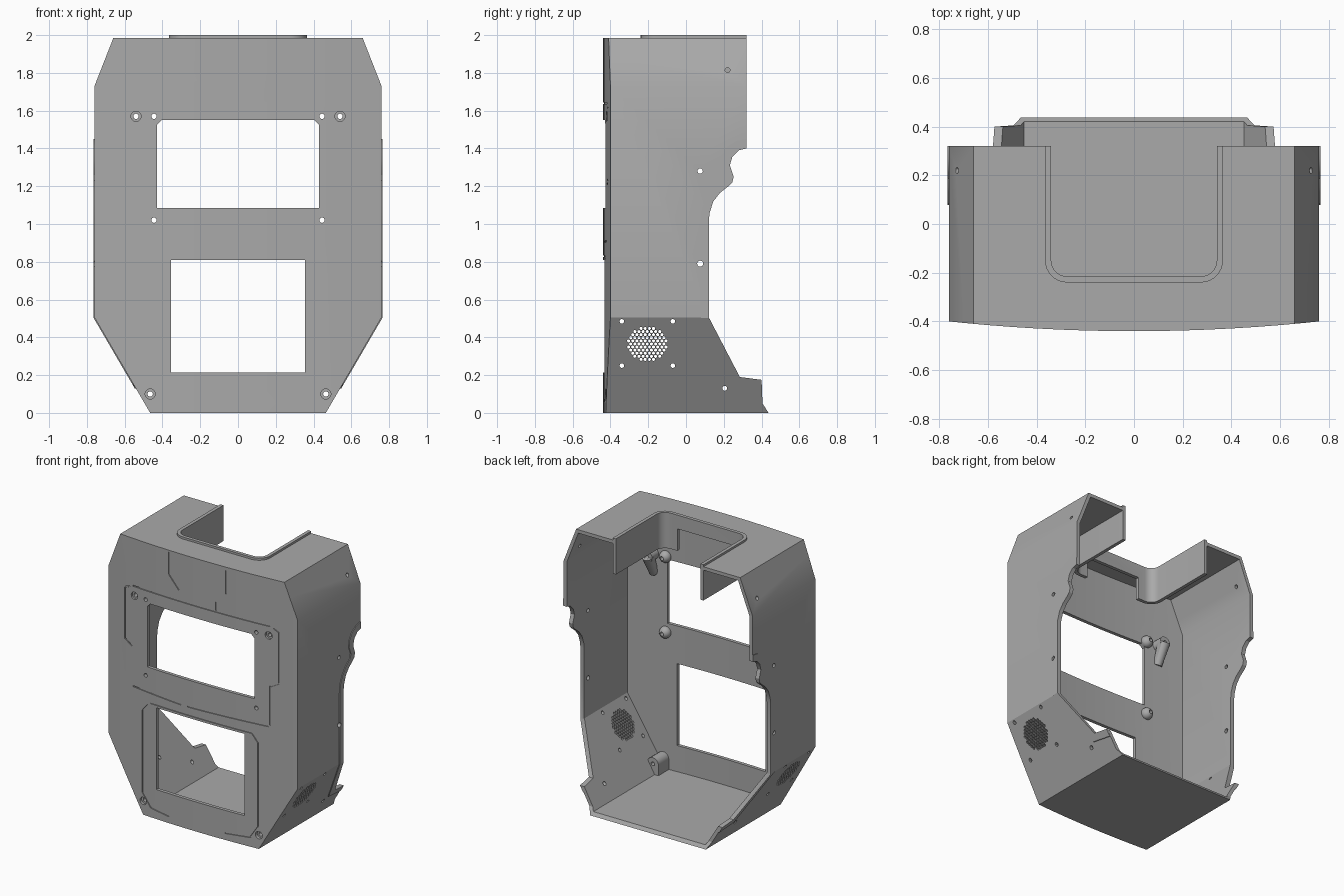
import bpy, bmesh, math
from mathutils import Vector, Matrix

cube = bpy.data.objects.get("Cube")
if cube:
    bpy.data.objects.remove(cube, do_unlink=True)

grey = bpy.data.materials.new("plain grey")
grey.use_nodes = True
COLOUR = (0.4, 0.4, 0.4, 1)
grey.diffuse_color = COLOUR
grey.node_tree.nodes["Principled BSDF"].inputs["Base Color"].default_value = COLOUR

WALL = 0.025
AXES = {"x": lambda a, b, t: (t, a, b), "y": lambda a, b, t: (a, t, b), "z": lambda a, b, t: (a, b, t)}


def finish(name, bm):
    bmesh.ops.recalc_face_normals(bm, faces=bm.faces)
    me = bpy.data.meshes.new(name)
    bm.to_mesh(me)
    bm.free()
    me.materials.append(grey)
    ob = bpy.data.objects.new(name, me)
    bpy.context.collection.objects.link(ob)
    return ob


def add_prism(bm, pts, axis, lo, hi):
    rings = [[bm.verts.new(AXES[axis](a, b, t)) for a, b in pts] for t in (lo, hi)]
    bm.faces.new(rings[0])
    bm.faces.new(rings[1][::-1])
    for i in range(len(pts)):
        j = (i + 1) % len(pts)
        bm.faces.new((rings[0][i], rings[0][j], rings[1][j], rings[1][i]))


def prism(name, axis, lo, hi, *outlines):
    bm = bmesh.new()
    for pts in outlines:
        add_prism(bm, pts, axis, lo, hi)
    return finish(name, bm)


def combine(ob, tool, op, self_cross=False):
    mod = ob.modifiers.new("combine", "BOOLEAN")
    mod.object, mod.operation, mod.solver = tool, op, "EXACT"
    mod.use_self = self_cross
    bpy.context.view_layer.objects.active = ob
    bpy.ops.object.modifier_apply(modifier=mod.name)
    bpy.data.objects.remove(tool, do_unlink=True)
    return ob


def circle(a, b, r, n=16):
    return [(a + r * math.cos(math.tau * i / n), b + r * math.sin(math.tau * i / n)) for i in range(n)]


def rect(a0, a1, b0, b1):
    return [(a0, b0), (a1, b0), (a1, b1), (a0, b1)]


def mirrored(pts):
    return pts + [(-a, b) for a, b in reversed(pts)]


def inset(pts, d):
    # Mitred offset of a counter-clockwise convex outline
    out = []
    for i, p in enumerate(pts):
        p, a, b = Vector(p), Vector(pts[i - 1]), Vector(pts[(i + 1) % len(pts)])
        e, f = (p - a).normalized(), (b - p).normalized()
        n, m = Vector((-e.y, e.x)), Vector((-f.y, f.x))
        out.append(tuple(p + (n + m) * d / (1 + n.dot(m))))
    return out


def bow(x):
    return -0.44 + 0.04 * (x / 0.76) ** 2


def bowed(d, back):
    # Plan outline with the gently bowed front
    xs = [-0.8 + 0.1 * i for i in range(17)]
    return [(x, bow(x) + d) for x in xs] + [(0.8, back), (-0.8, back)]


OCTAGON = mirrored([(0.465, 0), (0.76, 0.505), (0.76, 1.73), (0.66, 1.985)])

# Side outline: the seam line and the rear edge of the lip outside it
SEAM = [(0.32, 1.45), (0.27, 1.44), (0.22, 1.41), (0.19, 1.36), (0.185, 1.31), (0.205, 1.26), (0.2, 1.23),
        (0.15, 1.19), (0.11, 1.14), (0.085, 1.08), (0.078, 1.02), (0.078, 0.505), (0.245, 0.15), (0.4, 0.13)]
EDGE = [(0.32, 1.4), (0.28, 1.39), (0.245, 1.355), (0.232, 1.31), (0.252, 1.25), (0.245, 1.22), (0.225, 1.2),
        (0.18, 1.165), (0.145, 1.12), (0.125, 1.06), (0.121, 1.02), (0.121, 0.505), (0.285, 0.19), (0.4, 0.175)]


def hollow(name, grow, side):
    ob = prism(name, "y", -0.6, 0.5, inset(OCTAGON, -grow))
    combine(ob, prism("front_form", "z", -1, 3, bowed(0, 0.6)), "INTERSECT")
    core = prism("core", "y", -0.7, 0.7, inset(OCTAGON, WALL))
    combine(core, prism("core_front", "z", -1, 3, bowed(WALL, 0.8)), "INTERSECT")
    combine(ob, core, "DIFFERENCE")
    return combine(ob, prism("side_form", "x", -1, 1, side), "INTERSECT")


shell = hollow("shell", 0, [(-0.6, 2.1), (0.32, 2.1)] + EDGE + [(0.405, 0.05), (0.437, 0), (0.437, -0.1), (-0.6, -0.1)])
side_lip = hollow("side_lip", 0.005, SEAM + EDGE[::-1])


# Screw bosses behind the front
def solid(build, matrix):
    bm = bmesh.new()
    build(bm, matrix)
    return finish("boss", bm)


def ball(bm, m):
    bmesh.ops.create_uvsphere(bm, u_segments=20, v_segments=12, radius=0.042, matrix=m)


def taper(bm, m):
    bmesh.ops.create_cone(bm, cap_ends=True, segments=20, radius1=0.03, radius2=0.042, depth=0.16, matrix=m)


front_cap = prism("front_cap", "z", -1, 3, bowed(0.012, 0.6))
for s in (-1, 1):
    for z in (1.57, 1.02):
        b = solid(ball, Matrix.Translation((s * 0.443, bow(0.443) + WALL + 0.005, z)))
        trim = front_cap.copy()
        bpy.context.collection.objects.link(trim)
        combine(shell, combine(b, trim, "INTERSECT"), "UNION")
    y = bow(0.54) + 0.012
    combine(shell, prism("upper_boss", "y", y, y + 0.085, circle(s * 0.54, 1.57, 0.042, 20)), "UNION")
    lean = Matrix.Translation((s * 0.54, y + 0.04, 1.5)) @ Matrix.Rotation(math.radians(-25), 4, "X")
    trim = front_cap.copy()
    bpy.context.collection.objects.link(trim)
    combine(shell, combine(solid(taper, lean), trim, "INTERSECT"), "UNION")
    y = bow(0.465) + 0.012
    arch = [(s * 0.465 + 0.045 * math.cos(math.pi * i / 10), 0.1 + 0.045 * math.sin(math.pi * i / 10)) for i in range(11)]
    foot = [(s * 0.465 - 0.045, 0.012), (s * 0.465 + 0.045, 0.012)]
    if s > 0:
        foot[1] = (0.465, 0.012)
    else:
        foot[0] = (-0.465, 0.012)
    combine(shell, prism("lower_boss", "y", y, y + 0.13, arch + foot), "UNION")
bpy.data.objects.remove(front_cap, do_unlink=True)

# Front windows and screw holes
upper = mirrored([(0.43, 1.085), (0.43, 1.525), (0.405, 1.55)])
combine(shell, prism("windows", "y", -0.6, 0, upper, rect(-0.355, 0.355, 0.215, 0.81)), "DIFFERENCE")
SCREWS = [(s * x, z) for s in (-1, 1) for x, z in ((0.54, 1.57), (0.465, 0.1))]
SMALL = [(s * 0.445, z) for s in (-1, 1) for z in (1.57, 1.02)]
combine(shell, prism("counterbores", "y", -0.6, -0.405, *[circle(x, z, 0.027) for x, z in SCREWS]), "DIFFERENCE")
combine(shell, prism("screw_holes", "y", -0.6, 0, *[circle(x, z, 0.014) for x, z in SCREWS + SMALL]), "DIFFERENCE")

# Shallow panel lines on the front
LINES = [
    [(-0.25, 1.97), (-0.25, 1.81), (-0.17, 1.72)], [(0.21, 1.96), (0.21, 1.79)], [(0.13, 1.71), (0.13, 1.65)],
    [(-0.55, 1.64), (0.55, 1.64)], [(-0.58, 1.63), (-0.62, 1.61), (-0.62, 1.24), (-0.56, 1.2)],
    [(0.58, 1.63), (0.62, 1.61), (0.62, 1.24), (0.55, 1.2), (0.55, 0.92)],
    [(-0.55, 0.91), (-0.15, 0.89)], [(-0.1, 0.89), (0.54, 0.91)],
    [(-0.25, 0.05), (-0.4, 0.07), (-0.47, 0.16), (-0.47, 0.76), (-0.41, 0.83), (0.41, 0.83),
     (0.46, 0.77), (0.46, 0.16), (0.4, 0.07), (0.2, 0.05)]]
strips = []
for line in LINES:
    for p, q in zip(line, line[1:]):
        p, q = Vector(p), Vector(q)
        d = (q - p).normalized() * 0.004
        n = Vector((-d.y, d.x))
        strips.append([tuple(v) for v in (p - n, q - n, q + n, p + n)])
grooves = prism("grooves", "y", -0.55, -0.3, *strips)
combine(grooves, prism("groove_depth", "z", -1, 3, [(x, y) for x, y in bowed(0.007, -0.6)]), "INTERSECT", True)
combine(shell, grooves, "DIFFERENCE")

# Side holes and speaker grilles, through both sides
holes = [circle(y, z, 0.012, 12) for y in (-0.34, -0.07) for z in (0.25, 0.485)]
holes += [circle(0.22, 1.815, 0.013), circle(0.205, 0.13, 0.013), circle(0.075, 1.28, 0.014), circle(0.075, 0.79, 0.016)]
PITCH = 0.022
for row in range(-5, 6):
    for col in range(-6, 7):
        a, b = (col + row % 2 / 2) * PITCH, row * PITCH * 0.866
        if math.hypot(a, b) < 0.108:
            holes.append(circle(-0.205 + a, 0.365 + b * 0.86, 0.0085, 8))
for ob in (shell, side_lip):
    combine(ob, prism("side_holes", "x", -1, 1, *holes), "DIFFERENCE")


# Hanging collar around the notch in the top
def notch(half, front, r, back):
    arc = [(half - r + r * math.sin(t), front + r - r * math.cos(t)) for t in (math.pi / 16 * i for i in range(9))]
    return mirrored(arc + [(half, back)])


outer, inner = notch(0.365, -0.24, 0.09, 0.32), notch(0.34, -0.215, 0.065, 0.5)
combine(shell, prism("top_notch", "z", 1.9, 2.1, notch(0.352, -0.228, 0.077, 0.5)), "DIFFERENCE")
collar = prism("top_collar", "z", 1.74, 2.0, outer)
combine(collar, prism("collar_opening", "z", 1.5, 2.2, inner), "DIFFERENCE")
combine(collar, prism("collar_gap", "z", 1.5, 1.9, rect(-0.22, 0.22, -0.4, -0.1)), "DIFFERENCE")

for ob in (shell, side_lip, collar):
    bpy.ops.object.select_all(action="DESELECT")
    ob.select_set(True)
    bpy.context.view_layer.objects.active = ob
    bpy.ops.object.shade_smooth_by_angle(angle=math.radians(30))
